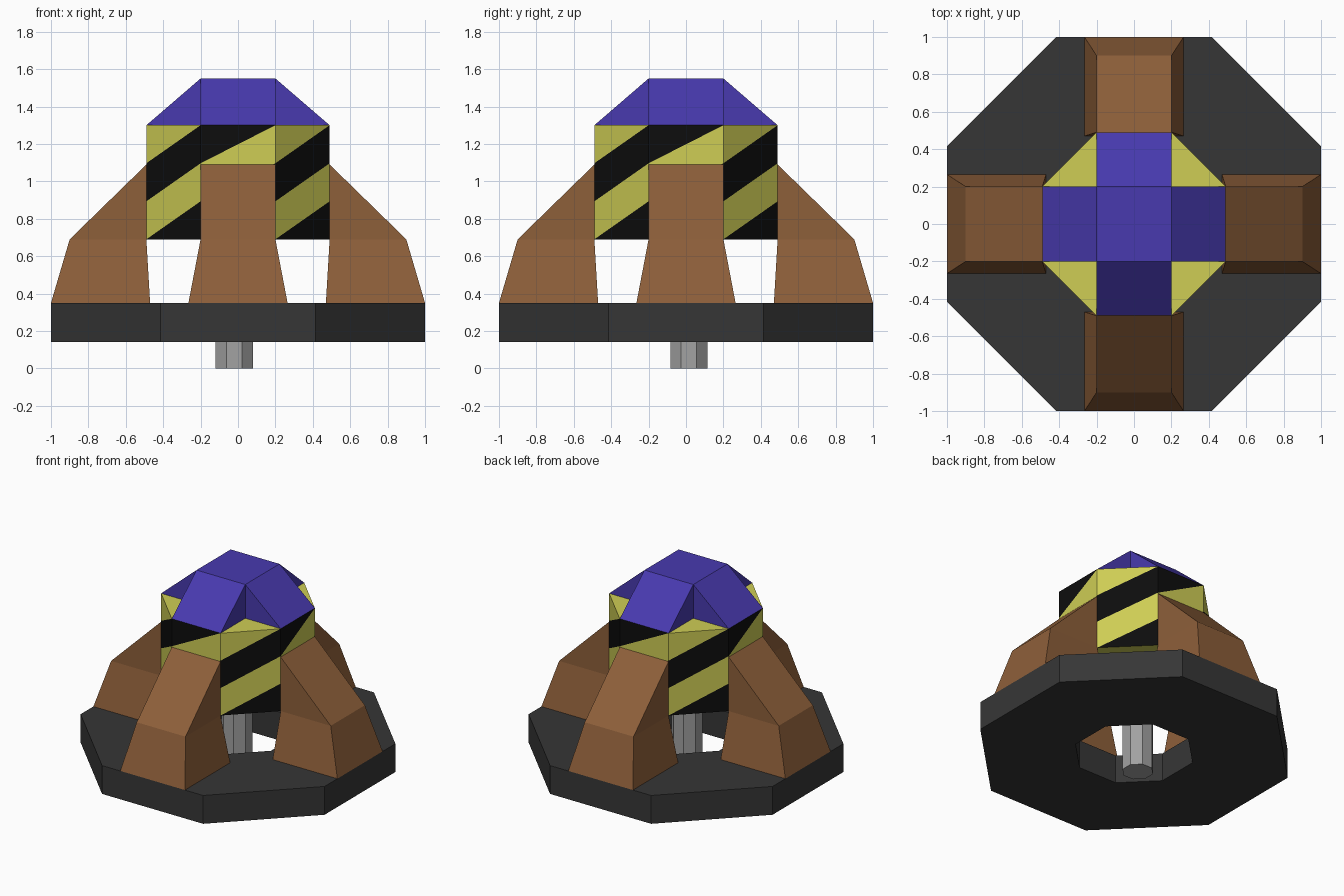
import bpy, bmesh, math
from mathutils import Matrix

if "Cube" in bpy.data.objects:
    bpy.data.objects.remove(bpy.data.objects["Cube"])


def material(name, rgb):
    m = bpy.data.materials.new(name)
    m.diffuse_color = (*rgb, 1)
    m.use_nodes = True
    m.node_tree.nodes["Principled BSDF"].inputs["Base Color"].default_value = m.diffuse_color
    return m


PURPLE = material("purple", (0.065, 0.042, 0.43))
YELLOW = material("yellow", (0.62, 0.61, 0.09))
BLACK = material("black", (0.004, 0.004, 0.004))
BROWN = material("brown", (0.27, 0.115, 0.042))
DARK = material("dark grey", (0.037, 0.037, 0.037))
STEEL = material("steel grey", (0.36, 0.36, 0.36))


def build(name, polys, mats, indices=None):
    """Make an object from a list of polygons (point lists), welding shared corners."""
    bm = bmesh.new()
    for i, poly in enumerate(polys):
        f = bm.faces.new([bm.verts.new(p) for p in poly])
        f.material_index = indices[i] if indices else 0
    bmesh.ops.remove_doubles(bm, verts=bm.verts, dist=0.0005)
    bmesh.ops.recalc_face_normals(bm, faces=bm.faces)
    me = bpy.data.meshes.new(name)
    bm.to_mesh(me)
    bm.free()
    for m in mats:
        me.materials.append(m)
    ob = bpy.data.objects.new(name, me)
    bpy.context.collection.objects.link(ob)
    return ob


def octagon(apothem, z, half=None):
    """Octagon, counter-clockwise; 'half' is half the length of the axis-facing sides."""
    a = apothem
    h = a * math.tan(math.pi / 8) if half is None else half
    return [(-h, -a, z), (h, -a, z), (a, -h, z), (a, h, z),
            (h, a, z), (-h, a, z), (-a, h, z), (-a, -h, z)]


def bridge(a, b):
    n = len(a)
    return [[a[i], a[(i + 1) % n], b[(i + 1) % n], b[i]] for i in range(n)]


# Octagonal base ring
Z0, Z1 = 0.14, 0.35
loops = [octagon(1.0, Z0), octagon(1.0, Z1), octagon(0.38, Z1), octagon(0.38, Z0)]
build("base_ring", [q for i in range(4) for q in bridge(loops[i], loops[(i + 1) % 4])], [DARK])

# Striped hub: diagonal bands climb one level per side
levels = [octagon(0.49, 0.69 + 0.61 * k / 3, 0.20) for k in range(4)]
polys, cols = [levels[0], levels[3]], [0, 0]
for s in range(8):
    for band in range(-1, 3):
        left = [levels[k][s] for k in (band, band + 1) if 0 <= k <= 3]
        right = [levels[k][(s + 1) % 8] for k in (band + 2, band + 1) if 0 <= k <= 3]
        polys.append(left + right)
        cols.append((band + s) % 2)
# front side (s = 0) has a yellow band 1, so odd sums are yellow
cols[2:] = [1 - c for c in cols[2:]]
build("striped_hub", polys, [YELLOW, BLACK], cols)

# Four splayed legs
section = [(0.47, 0.35, 0.265), (1.0, 0.35, 0.265), (0.90, 0.69, 0.20),
           (0.49, 1.09, 0.20), (0.49, 0.69, 0.20)]
near = [(r, -w, z) for r, z, w in section]
far = [(r, w, z) for r, z, w in section]
leg_polys = bridge(near, far)
for side in (near, far):
    leg_polys += [[side[0], side[1], side[2], side[4]], [side[4], side[2], side[3]]]
for i, label in enumerate(("right", "back", "left", "front")):
    leg = build(label + "_leg", leg_polys, [BROWN])
    leg.data.transform(Matrix.Rotation(i * math.pi / 2, 4, 'Z'))

# Cross-shaped cap: flat top with four sloping arms
T, A, LOW, HIGH = 0.20, 0.49, 1.30, 1.55
cap = [[(-T, -T, HIGH), (T, -T, HIGH), (T, T, HIGH), (-T, T, HIGH)]]
for i in range(4):
    c, s = ((1, 0), (0, 1), (-1, 0), (0, -1))[i]
    arm = [[(T, -T, HIGH), (A, -T, LOW), (A, T, LOW), (T, T, HIGH)]]
    arm += [[(T, y, HIGH), (T, y, LOW), (A, y, LOW)] for y in (-T, T)]
    cap += [[(x * c - y * s, x * s + y * c, z) for x, y, z in f] for f in arm]
build("cap", cap, [PURPLE])

# Central pin, slightly off centre
pin = [[(x - 0.02, y + 0.015, z) for x, y, z in octagon(0.099, h)] for h in (0.0, 0.69)]
build("centre_pin", pin + bridge(*pin), [STEEL])
